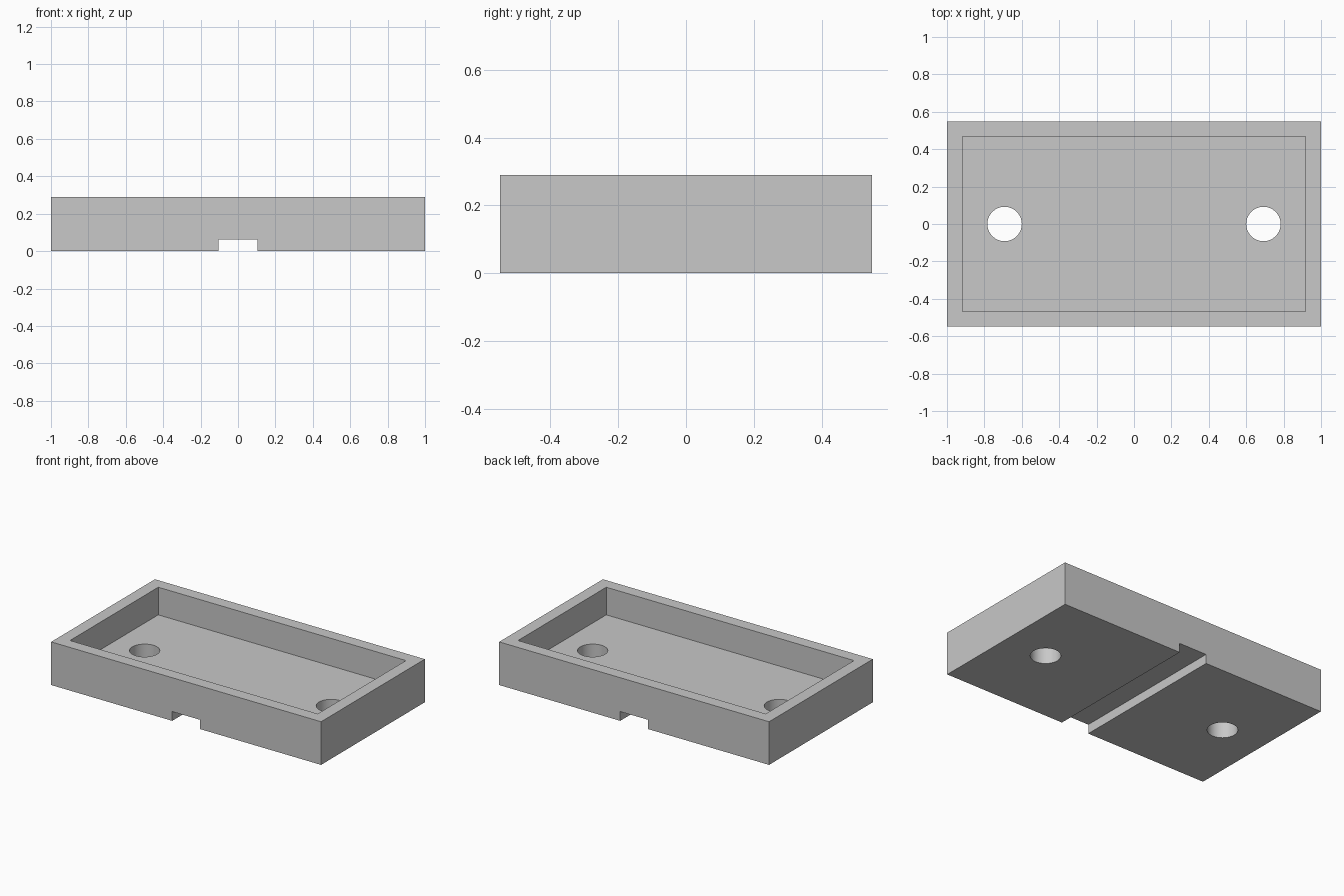
import bpy

# Remove the default object
default = bpy.data.objects.get("Cube")
if default:
    bpy.data.objects.remove(default, do_unlink=True)

# Overall sizes
LENGTH, DEPTH, HEIGHT = 2.0, 1.098, 0.289
WALL, FLOOR = 0.082, 0.104
NOTCH_WIDTH, NOTCH_HEIGHT = 0.206, 0.062
HOLE_X, HOLE_RADIUS = 0.692, 0.092
EXTRA = 0.1

grey = bpy.data.materials.new("plain grey")
grey.use_nodes = True
grey.diffuse_color = (0.58, 0.58, 0.58, 1)
grey.node_tree.nodes["Principled BSDF"].inputs["Base Color"].default_value = grey.diffuse_color


def box(name, size_x, size_y, bottom, top):
    bpy.ops.mesh.primitive_cube_add(size=1, location=(0, 0, (bottom + top) / 2))
    obj = bpy.context.object
    obj.name = name
    obj.scale = (size_x, size_y, top - bottom)
    bpy.ops.object.transform_apply(location=True, rotation=False, scale=True)
    obj.data.materials.append(grey)
    return obj


def cut(target, cutter):
    cutter.hide_render = True
    mod = target.modifiers.new(cutter.name, "BOOLEAN")
    mod.operation = "DIFFERENCE"
    mod.solver = "EXACT"
    mod.object = cutter
    bpy.ops.object.select_all(action="DESELECT")
    target.select_set(True)
    bpy.context.view_layer.objects.active = target
    bpy.ops.object.modifier_apply(modifier=mod.name)
    bpy.data.objects.remove(cutter, do_unlink=True)


# Solid body
tray = box("tray", LENGTH, DEPTH, 0, HEIGHT)

# Open recess in the top
cut(tray, box("recess_cutter", LENGTH - 2 * WALL, DEPTH - 2 * WALL, FLOOR, HEIGHT + EXTRA))

# Channel across the underside, front to back
cut(tray, box("channel_cutter", NOTCH_WIDTH, DEPTH + EXTRA, -EXTRA, NOTCH_HEIGHT))

# Round holes through the floor
for side in (-1, 1):
    bpy.ops.mesh.primitive_cylinder_add(vertices=64, radius=HOLE_RADIUS, depth=1,
                                        location=(side * HOLE_X, 0, 0))
    cutter = bpy.context.object
    cutter.name = "hole_cutter"
    cutter.data.materials.append(grey)
    cut(tray, cutter)

# Smooth the hole walls, keep the edges crisp
bpy.ops.object.shade_smooth_by_angle()
